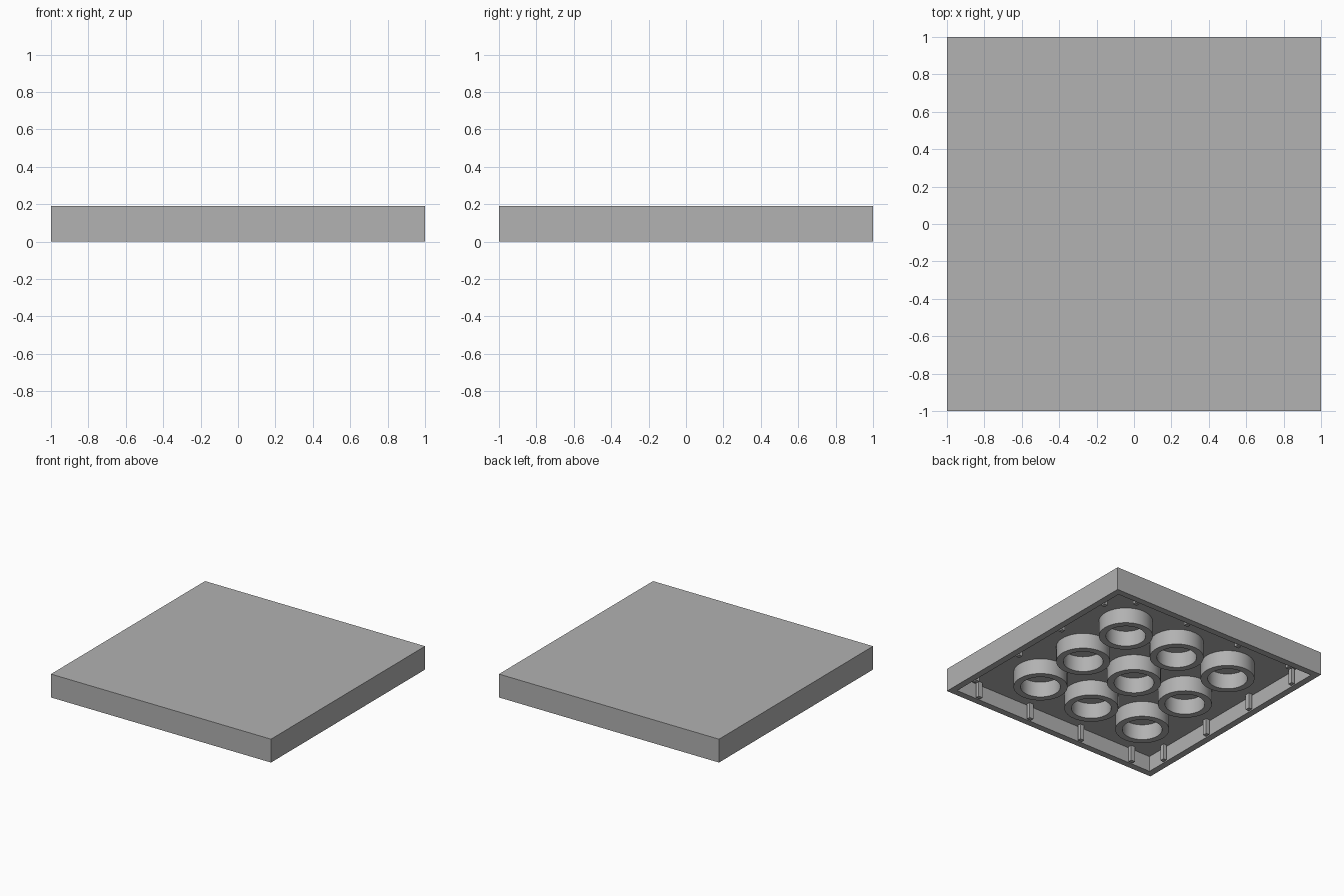
import bpy
import bmesh
from math import radians
from mathutils import Matrix

if "Cube" in bpy.data.objects:
    bpy.data.objects.remove(bpy.data.objects["Cube"], do_unlink=True)

HEIGHT = 0.192      # overall thickness
CEILING = 0.128     # height of the hollow underside
WALL = 0.077        # side wall thickness
PITCH = 0.5         # spacing of tubes and ribs

grey = bpy.data.materials.new("light_grey")
grey.use_nodes = True
colour = (0.445, 0.445, 0.445, 1)
grey.diffuse_color = colour
grey.node_tree.nodes["Principled BSDF"].inputs["Base Color"].default_value = colour


def finish(bm, name):
    bmesh.ops.recalc_face_normals(bm, faces=bm.faces)
    mesh = bpy.data.meshes.new(name)
    bm.to_mesh(mesh)
    bm.free()
    mesh.materials.append(grey)
    obj = bpy.data.objects.new(name, mesh)
    bpy.context.collection.objects.link(obj)
    return obj


def add_box(bm, size, centre):
    matrix = Matrix.Translation(centre) @ Matrix.Diagonal((*size, 1))
    return bmesh.ops.create_cube(bm, size=1, matrix=matrix)


# Tile body: a slab whose underside is inset and pushed up into a hollow
bm = bmesh.new()
add_box(bm, (2, 2, HEIGHT), (0, 0, HEIGHT / 2))
bottom = min(bm.faces, key=lambda f: f.calc_center_median().z)
bmesh.ops.inset_region(bm, faces=[bottom], thickness=WALL)
hollow = bmesh.ops.extrude_face_region(bm, geom=[bottom])["geom"]
bmesh.ops.translate(bm, vec=(0, 0, CEILING),
                    verts=[v for v in hollow if isinstance(v, bmesh.types.BMVert)])
if bottom.is_valid:
    bmesh.ops.delete(bm, geom=[bottom], context="FACES_ONLY")
finish(bm, "tile_body")

# Grip ribs: four along each inner wall
bm = bmesh.new()
for side in range(4):
    turn = Matrix.Rotation(radians(90 * side), 4, "Z")
    for i in range(4):
        x = (i - 1.5) * PITCH
        rib = add_box(bm, (0.038, 0.03, CEILING), (x, -1 + WALL + 0.004, CEILING / 2))
        bmesh.ops.transform(bm, matrix=turn, verts=rib["verts"])
finish(bm, "grip_ribs")

# Underside tubes: a square profile spun into a ring, in a three by three grid
for i in range(-1, 2):
    for j in range(-1, 2):
        bm = bmesh.new()
        profile = [bm.verts.new((r, 0, z)) for r, z in
                   ((0.15, CEILING), (0.15, 0), (0.203, 0), (0.203, CEILING))]
        edges = [bm.edges.new(pair) for pair in zip(profile, profile[1:])]
        bmesh.ops.spin(bm, geom=profile + edges, axis=(0, 0, 1), cent=(0, 0, 0),
                       angle=radians(360), steps=48)
        bmesh.ops.remove_doubles(bm, verts=bm.verts, dist=0.0005)
        tube = finish(bm, f"tube_{i + 2}_{j + 2}")
        tube.location = (i * PITCH, j * PITCH, 0)
        bpy.ops.object.select_all(action="DESELECT")
        tube.select_set(True)
        bpy.context.view_layer.objects.active = tube
        bpy.ops.object.shade_smooth_by_angle(angle=radians(30))
